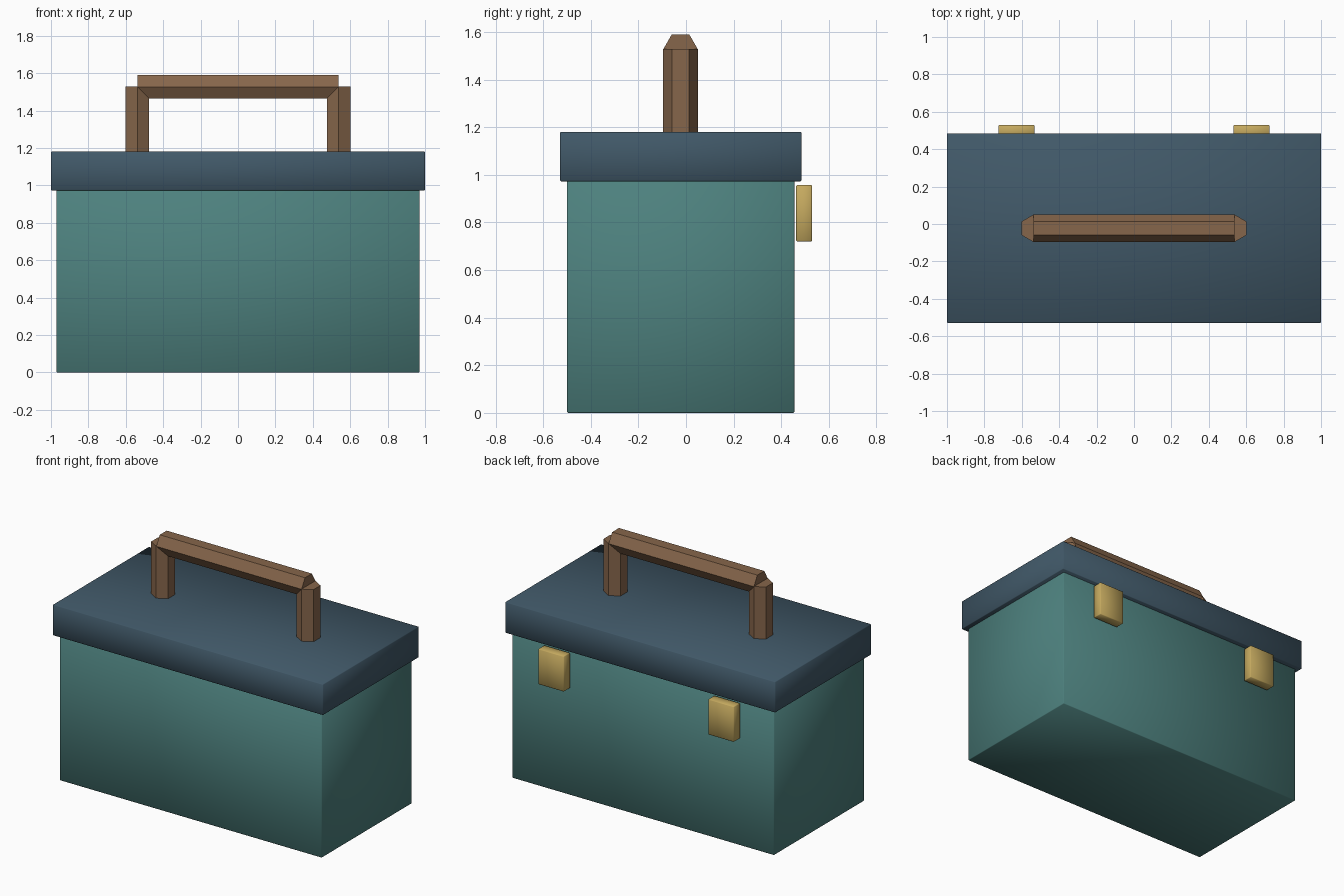
import bpy
import math

if "Cube" in bpy.data.objects:
    bpy.data.objects.remove(bpy.data.objects["Cube"], do_unlink=True)


def material(name, rgb):
    mat = bpy.data.materials.new(name)
    mat.use_nodes = True
    color = (*rgb, 1)
    mat.diffuse_color = color
    mat.node_tree.nodes["Principled BSDF"].inputs["Base Color"].default_value = color
    return mat


teal = material("teal", (0.075, 0.22, 0.21))
navy = material("slate_blue", (0.052, 0.098, 0.138))
brown = material("brown", (0.24, 0.133, 0.07))
gold = material("gold", (0.56, 0.4, 0.115))


def box(name, low, high, mat, bevel):
    """Softly shaded box with a narrow bevel, spanning two corners."""
    center = [(a + b) / 2 for a, b in zip(low, high)]
    bpy.ops.mesh.primitive_cube_add(size=1, location=center)
    obj = bpy.context.object
    obj.name = name
    obj.scale = [b - a for a, b in zip(low, high)]
    bpy.ops.object.transform_apply(location=False, rotation=False, scale=True)
    obj.data.materials.append(mat)
    mod = obj.modifiers.new("edge_bevel", "BEVEL")
    mod.width = bevel
    mod.segments = 1
    bpy.ops.object.shade_smooth()
    return obj


def hex_bar(name, location, length, rotation, mat):
    """Six-sided bar with its corners pointing along y."""
    bpy.ops.mesh.primitive_cylinder_add(
        vertices=6, radius=0.073, depth=length, location=location, rotation=rotation)
    obj = bpy.context.object
    obj.name = name
    obj.data.materials.append(mat)
    bpy.ops.object.shade_flat()
    return obj


# Body and overhanging lid
box("body", (-0.97, -0.5, 0), (0.97, 0.455, 0.975), teal, 0.004)
box("lid", (-1, -0.53, 0.973), (1, 0.485, 1.18), navy, 0.004)

# Handle: grip and two posts
hex_bar("handle_grip", (0, -0.023, 1.527), 1.075, (0, math.pi / 2, 0), brown)
for side, sign in (("left", 1), ("right", -1)):
    hex_bar("handle_post_" + side, (sign * 0.538, -0.023, 1.353), 0.35, (0, 0, 0), brown)
    # Latch plates under the rear lid edge
    inner, outer = sorted((sign * 0.533, sign * 0.725))
    box("latch_" + side, (inner, 0.463, 0.72), (outer, 0.53, 0.957), gold, 0.004)
